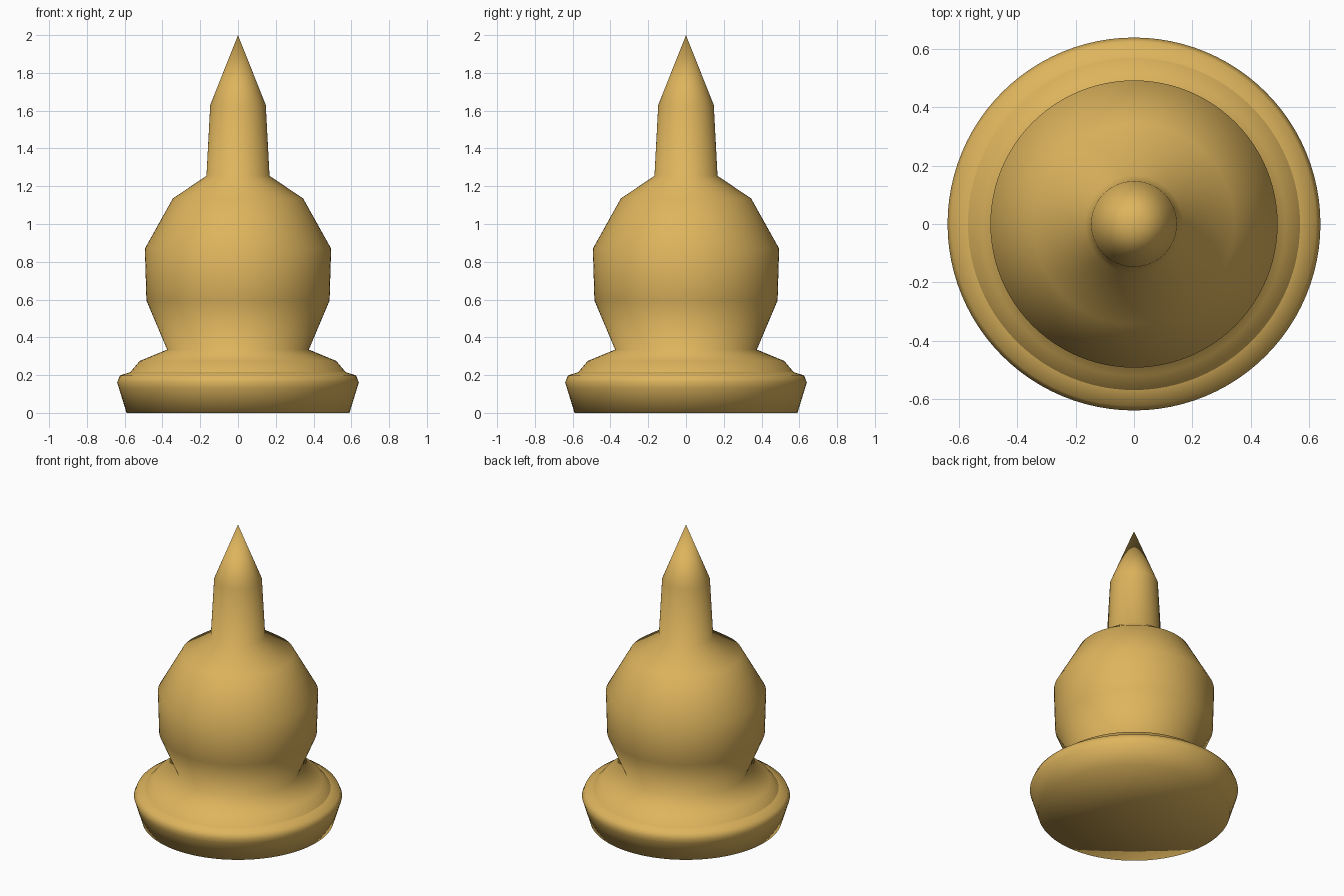
import bpy, bmesh, math

cube = bpy.data.objects.get("Cube")
if cube:
    bpy.data.objects.remove(cube, do_unlink=True)

GOLD = (0.73, 0.46, 0.11, 1.0)
gold = bpy.data.materials.new("warm gold")
gold.use_nodes = True
gold.diffuse_color = GOLD
gold.node_tree.nodes["Principled BSDF"].inputs["Base Color"].default_value = GOLD

SEGMENTS = 96


def lathe(name, profile, seam=False):
    """Spin a (radius, height) profile around z; a seam leaves the join at +x open."""
    bm = bmesh.new()
    verts = [bm.verts.new((r, 0, z)) for r, z in profile]
    edges = [bm.edges.new(pair) for pair in zip(verts, verts[1:])]
    bmesh.ops.spin(bm, geom=verts + edges, cent=(0, 0, 0), axis=(0, 0, 1),
                   angle=math.tau, steps=SEGMENTS, use_duplicate=False)
    if not seam:
        bmesh.ops.remove_doubles(bm, verts=bm.verts[:], dist=0.0005)
        bmesh.ops.recalc_face_normals(bm, faces=bm.faces[:])
    else:
        # An open strip: turn every face away from the middle of the band
        bm.normal_update()
        if sum(f.normal.dot(f.calc_center_median()) for f in bm.faces) < 0:
            bmesh.ops.reverse_faces(bm, faces=bm.faces[:])
    for face in bm.faces:
        face.smooth = True
    mesh = bpy.data.meshes.new(name)
    bm.to_mesh(mesh)
    bm.free()
    mesh.materials.append(gold)
    obj = bpy.data.objects.new(name, mesh)
    bpy.context.collection.objects.link(obj)
    return obj


# Flared foot with a flat underside
lathe("base", [(0, 0), (0.59, 0), (0.63, 0.13)])

# Rounded rim around the foot, with its join on the left
lathe("rim", [(0.63, 0.13), (0.64, 0.162), (0.625, 0.198), (0.57, 0.216)], seam=True)

# Shoulder, bulb and pointed spire in one turned piece
lathe("body", [(0.57, 0.216), (0.52, 0.275), (0.375, 0.335), (0.485, 0.595),
               (0.493, 0.87), (0.345, 1.135), (0.167, 1.255), (0.147, 1.63), (0, 2)])
